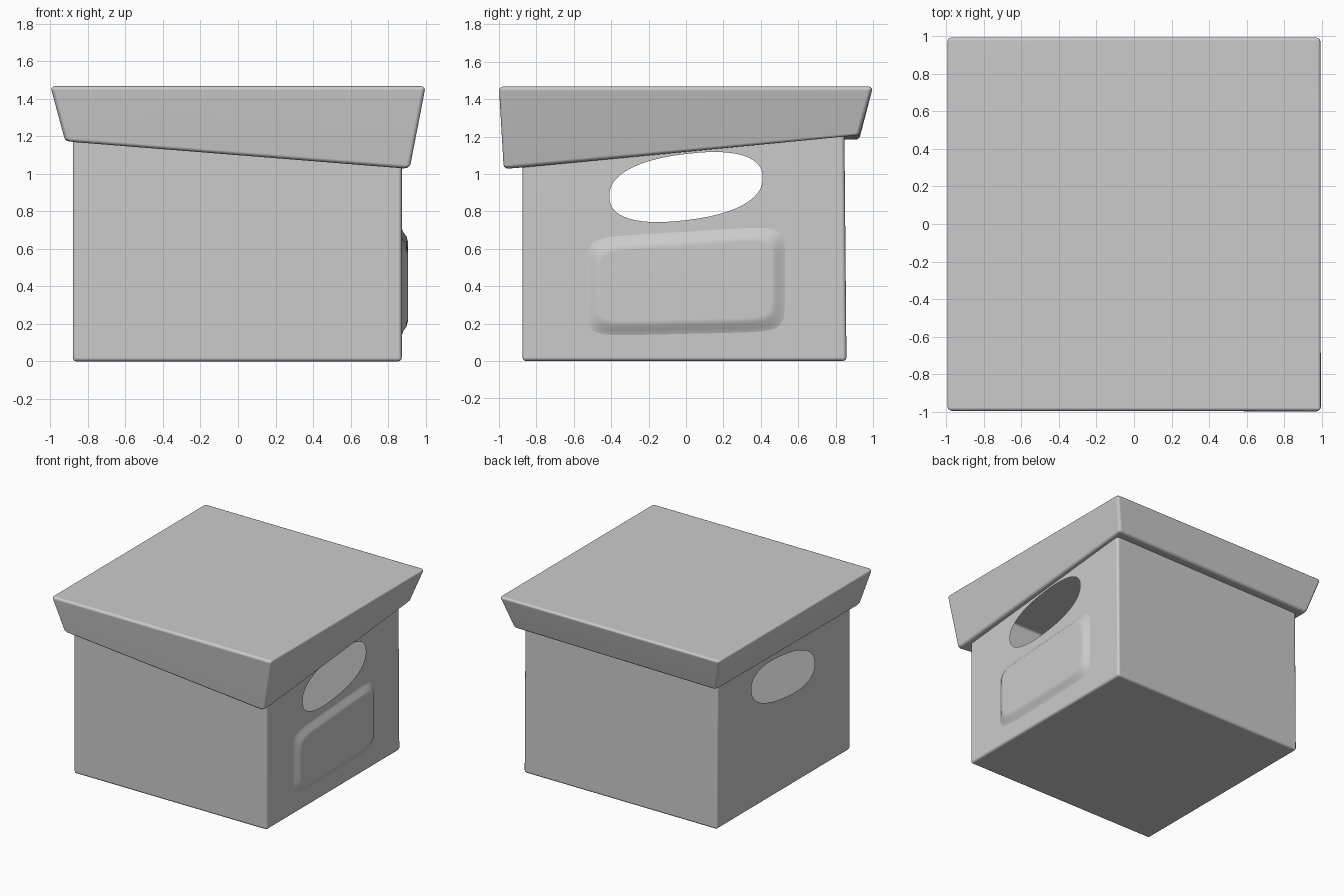
import bpy, bmesh, math

if "Cube" in bpy.data.objects:
    bpy.data.objects.remove(bpy.data.objects["Cube"])

def finish(bm, name):
    bmesh.ops.recalc_face_normals(bm, faces=bm.faces)
    me = bpy.data.meshes.new(name)
    bm.to_mesh(me)
    bm.free()
    ob = bpy.data.objects.new(name, me)
    bpy.context.collection.objects.link(ob)
    bpy.ops.object.select_all(action='DESELECT')
    bpy.context.view_layer.objects.active = ob
    ob.select_set(True)
    bpy.ops.object.shade_smooth_by_angle(angle=math.radians(40))
    mod = ob.modifiers.new("soft_shading", 'WEIGHTED_NORMAL')
    mod.keep_sharp = True
    return ob

def loft(bm, loops, cap_start=False, cap_end=False):
    rings = [[bm.verts.new(p) for p in lp] for lp in loops]
    n = len(rings[0])
    for a, b in zip(rings, rings[1:]):
        for i in range(n):
            bm.faces.new((a[i], a[(i + 1) % n], b[(i + 1) % n], b[i]))
    if cap_start:
        bm.faces.new(rings[0][::-1])
    if cap_end:
        bm.faces.new(rings[-1])

def bevel(bm, width):
    edges = [e for e in bm.edges if not e.is_boundary]
    bmesh.ops.bevel(bm, geom=edges, offset=width, segments=3, profile=0.5,
                    affect='EDGES', clamp_overlap=True)

def spow(v, p):
    return math.copysign(abs(v) ** p, v)

# Corner order: front left, front right, back right, back left
base = [(-.88, -.875, 0), (.873, -.875, 0), (.873, .858, 0), (-.88, .858, 0)]
wall_top = [(-.88, -.875, 1.175), (.873, -.875, 1.035),
            (.873, .847, 1.21), (-.88, .847, 1.19)]
rim = [(-.92, -.94, 1.17), (.915, -.975, 1.025),
       (.915, .925, 1.2), (-.92, .925, 1.18)]
lid_top = [(-1, -1, 1.467), (1, -1, 1.467), (1, 1, 1.467), (-1, 1, 1.467)]

# Box body: thin walls and a closed floor
bm = bmesh.new()
loft(bm, [base, wall_top], cap_start=True)
bevel(bm, .02)

# Slanted handle openings in both side walls
bm.normal_update()
for wall in [f for f in bm.faces if abs(f.normal.x) > .98 and f.calc_area() > .5]:
    x = wall.calc_center_median().x
    edges = list(wall.edges)
    bmesh.ops.delete(bm, geom=[wall], context='FACES_ONLY')
    ring = []
    for i in range(48):
        a = math.tau * i / 48
        y = .41 * spow(math.cos(a), .85)
        ring.append(bm.verts.new((x, y, .93 + .12 * y + .177 * spow(math.sin(a), .85))))
    edges += [bm.edges.new((ring[i], ring[(i + 1) % 48])) for i in range(48)]
    bmesh.ops.triangle_fill(bm, edges=edges, use_beauty=True)
finish(bm, "box_body")

# Flared lid with its underside lip meeting the walls
bm = bmesh.new()
loft(bm, [wall_top, rim, lid_top], cap_end=True)
bevel(bm, .022)
finish(bm, "box_lid")

# Raised label panel on the right wall
bm = bmesh.new()
loops = []
for d, x in [(.04, .872), (.015, .880), (-.01, .898), (-.04, .906)]:
    lp = []
    for i in range(64):
        a = math.tau * (i + .5) / 64
        u, v = spow(math.cos(a), .25), spow(math.sin(a), .25)
        low, high = .182 + .012 * u - d, .655 + .032 * u + d
        lp.append((x, u * (.492 + d), low + (high - low) * (v + 1) / 2))
    loops.append(lp)
loft(bm, loops, cap_end=True)
finish(bm, "label_panel")
